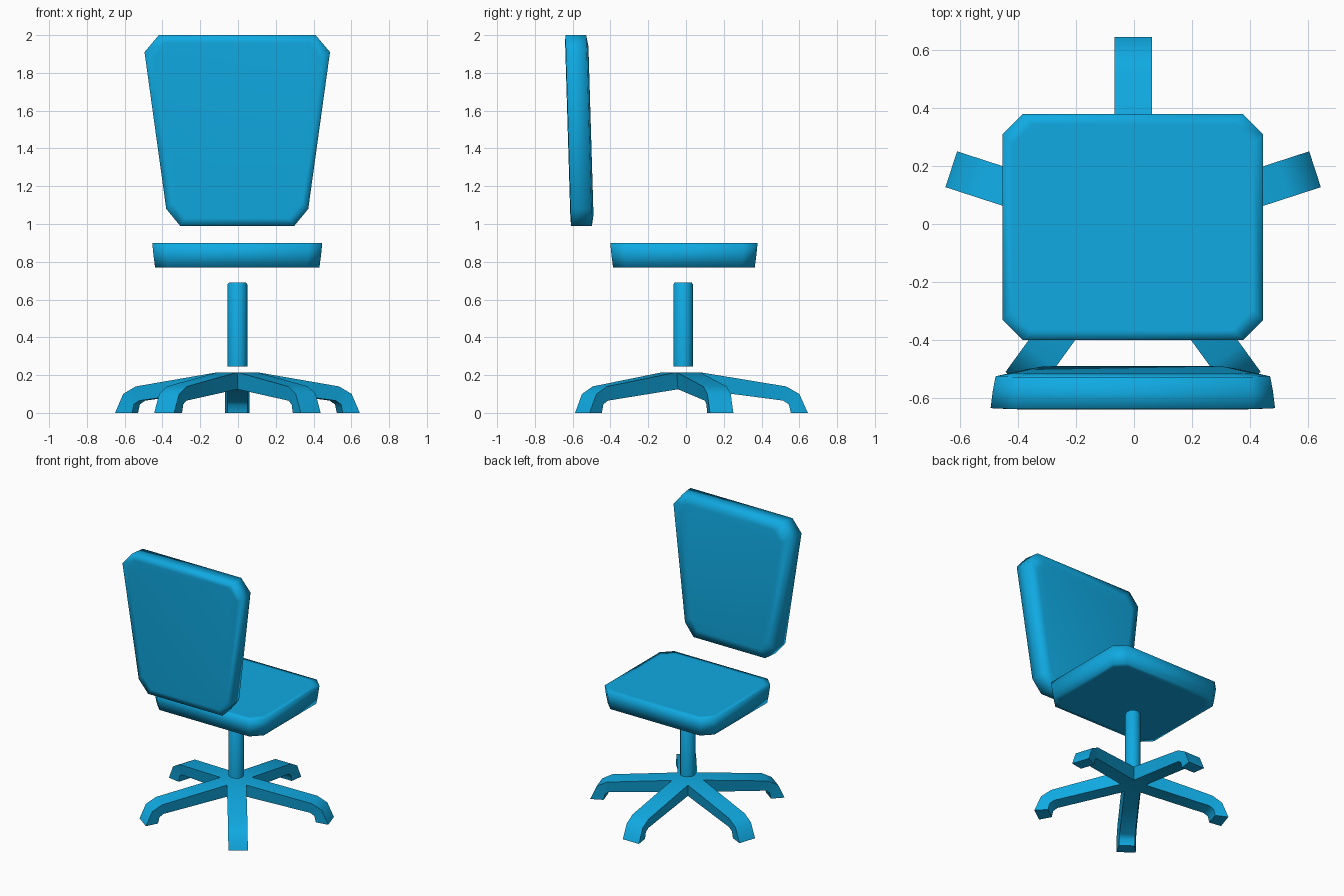
import bpy, bmesh, math
from mathutils import Vector

cube = bpy.data.objects.get("Cube")
if cube:
    bpy.data.objects.remove(cube, do_unlink=True)

blue = bpy.data.materials.new("chair blue")
blue.use_nodes = True
colour = (0.005, 0.40, 0.76, 1)
blue.diffuse_color = colour
bsdf = next(n for n in blue.node_tree.nodes if n.type == 'BSDF_PRINCIPLED')
bsdf.inputs["Base Color"].default_value = colour


def loft(bm, rings, start_cap=True):
    """Bridge matching point rings into a skin and cap the ends."""
    loops = [[bm.verts.new(p) for p in ring] for ring in rings]
    for a, b in zip(loops, loops[1:]):
        n = len(a)
        for i in range(n):
            bm.faces.new((a[i], a[(i + 1) % n], b[(i + 1) % n], b[i]))
    if start_cap:
        bm.faces.new(loops[0])
    bm.faces.new(loops[-1])


def finish(name, bm, angle):
    """Weld, orient and smooth the mesh, then link it as an object."""
    bmesh.ops.remove_doubles(bm, verts=bm.verts[:], dist=0.0005)
    bmesh.ops.recalc_face_normals(bm, faces=bm.faces[:])
    mesh = bpy.data.meshes.new(name)
    bm.to_mesh(mesh)
    bm.free()
    mesh.materials.append(blue)
    obj = bpy.data.objects.new(name, mesh)
    bpy.context.collection.objects.link(obj)
    bpy.ops.object.select_all(action='DESELECT')
    obj.select_set(True)
    bpy.context.view_layer.objects.active = obj
    bpy.ops.object.shade_smooth_by_angle(angle=math.radians(angle))


def mirrored(half):
    """Close a right-hand outline with its mirror image."""
    return half + [(-x, y) for x, y in reversed(half)]


# Seat: chamfered square cushion, narrowing downwards
def seat_ring(z, inset):
    w, d, c = 0.45 - inset, 0.39 - inset, 0.07
    half = [(w - c, -d), (w, c - d), (w, d - c), (w - c, d)]
    return [(x - 0.004, y - 0.011, z) for x, y in mirrored(half)]


bm = bmesh.new()
loft(bm, [seat_ring(z, i) for z, i in
          ((0.77, 0.05), (0.77, 0.015), (0.83, 0.007), (0.90, 0), (0.90, 0.035))])
finish("seat", bm, 100)


# Backrest: tapered panel, wider at the top and leaning outwards
def back_ring(y, width, inset=0):
    half = [(0.302, 0.99), (0.376, 1.08), (0.491, 1.91), (0.415, 2.0)]
    pts = []
    for x, z in mirrored(half):
        x *= width * (1 - inset / 0.45)
        z = 1.495 + (z - 1.495) * (1 - inset / 0.505)
        pts.append((x - 0.004, y - 0.03 * (z - 0.99), z))
    return pts


bm = bmesh.new()
loft(bm, [back_ring(-0.611, 1, 0.04), back_ring(-0.608, 1), back_ring(-0.55, 0.985),
          back_ring(-0.498, 0.965), back_ring(-0.488, 0.965, 0.06)])
finish("backrest", bm, 100)

# Post: plain column with a small top bevel
centre = Vector((-0.003, -0.015, 0))
bm = bmesh.new()
loft(bm, [[centre + Vector((r * math.cos(a), r * math.sin(a), z))
           for a in (math.tau * i / 12 for i in range(12))]
          for r, z in ((0.052, 0.245), (0.052, 0.68), (0.045, 0.69))])
finish("post", bm, 50)

# Base: five bent legs growing from a pentagonal hub
top_half, low_half = 0.065, 0.052
hub = math.tan(math.radians(36))
sections = [  # top radius, top height, bottom radius, bottom height
    (top_half / hub, 0.215, low_half / hub, 0.125),
    (0.545, 0.14, 0.53, 0.065),
    (0.615, 0.10, 0.56, 0.045),
    (0.66, 0, 0.57, 0),
]
bm = bmesh.new()
for leg in range(5):
    a = math.radians(90 + 72 * leg)
    out = Vector((math.cos(a), math.sin(a), 0))
    side = Vector((-out.y, out.x, 0))
    up = Vector((0, 0, 1))
    rings = []
    for rt, zt, rb, zb in sections:
        top = centre + out * rt + up * zt
        low = centre + out * rb + up * zb
        rings.append([top - side * top_half, top + side * top_half,
                      low + side * low_half, low - side * low_half])
    loft(bm, rings, start_cap=False)
for half, z in ((top_half, 0.215), (low_half, 0.125)):
    r = half / math.sin(math.radians(36))
    bm.faces.new([bm.verts.new(centre + Vector((
        r * math.cos(math.radians(54 + 72 * i)),
        r * math.sin(math.radians(54 + 72 * i)), z))) for i in range(5)])
finish("star_base", bm, 60)
